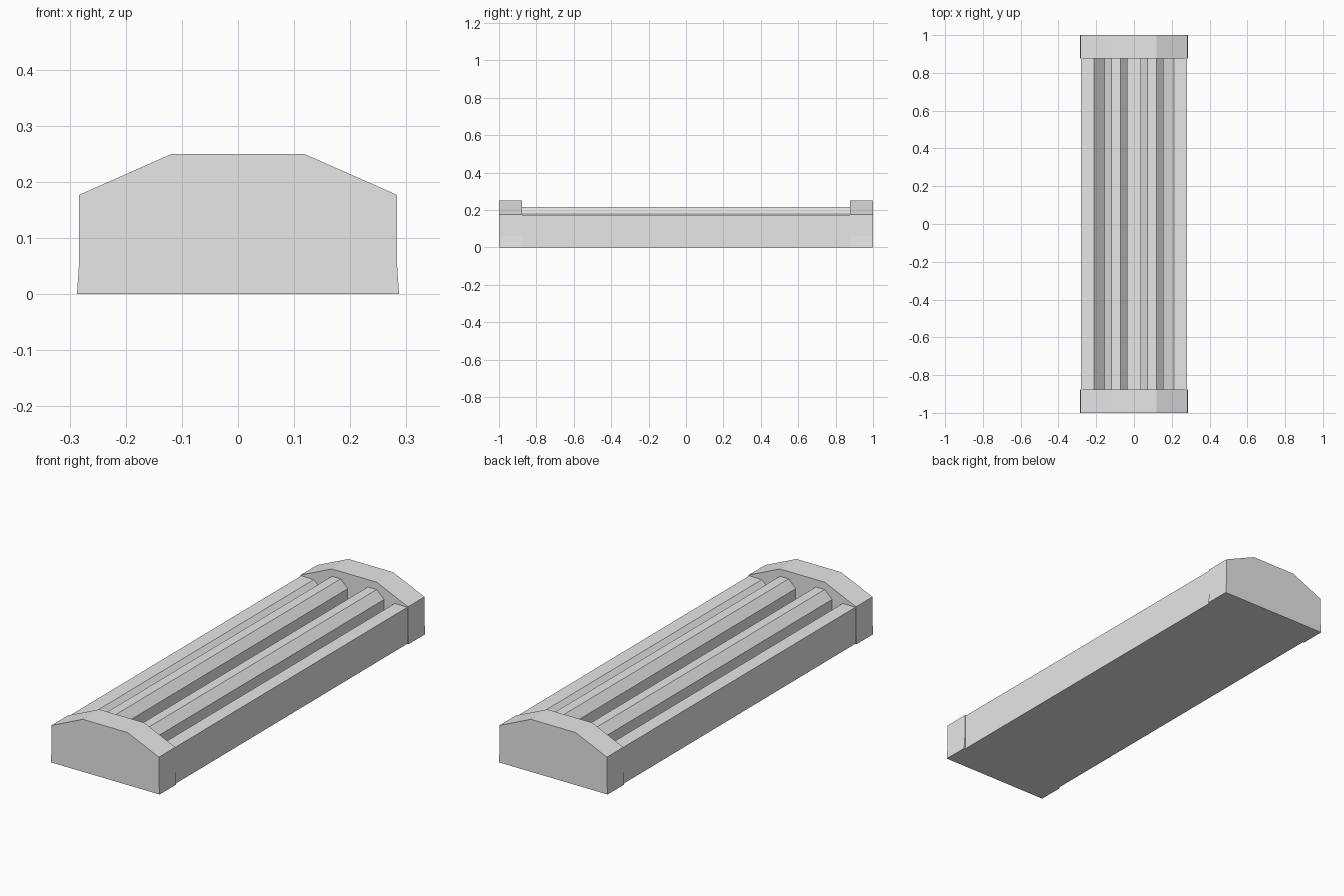
import bpy
import bmesh

cube = bpy.data.objects.get("Cube")
if cube:
    bpy.data.objects.remove(cube, do_unlink=True)

grey = bpy.data.materials.new("light grey")
grey.use_nodes = True
grey.diffuse_color = (0.8, 0.8, 0.8, 1)
grey.node_tree.nodes["Principled BSDF"].inputs["Base Color"].default_value = grey.diffuse_color

HALF_LENGTH = 1.0
CAP_START = 0.876


def extrude_profile(name, half, y0, y1):
    """Mirror a half outline (x, z) about x = 0 and extrude it along y."""
    outline = half + [(-x, z) for x, z in reversed(half)]
    bm = bmesh.new()
    face = bm.faces.new([bm.verts.new((x, y0, z)) for x, z in outline])
    new = bmesh.ops.extrude_face_region(bm, geom=[face])["geom"]
    verts = [v for v in new if isinstance(v, bmesh.types.BMVert)]
    bmesh.ops.translate(bm, verts=verts, vec=(0, y1 - y0, 0))
    bmesh.ops.recalc_face_normals(bm, faces=bm.faces)
    mesh = bpy.data.meshes.new(name)
    bm.to_mesh(mesh)
    bm.free()
    mesh.materials.append(grey)
    obj = bpy.data.objects.new(name, mesh)
    bpy.context.collection.objects.link(obj)
    return obj


# Grooved body: side rail, sloped groove, chamfered bar, flat centre channel
body_half = [
    (0.28, 0), (0.28, 0.174), (0.213, 0.174),
    (0.157, 0.12), (0.157, 0.178), (0.118, 0.215),
    (0.072, 0.215), (0.035, 0.178), (0.035, 0.12),
]
extrude_profile("grooved_body", body_half, -CAP_START, CAP_START)

# End caps: slightly flared foot, sloped shoulders, flat top
cap_half = [(0.287, 0), (0.283, 0.06), (0.283, 0.177), (0.118, 0.25)]
extrude_profile("front_end_cap", cap_half, -HALF_LENGTH, -CAP_START)
extrude_profile("back_end_cap", cap_half, CAP_START, HALF_LENGTH)
